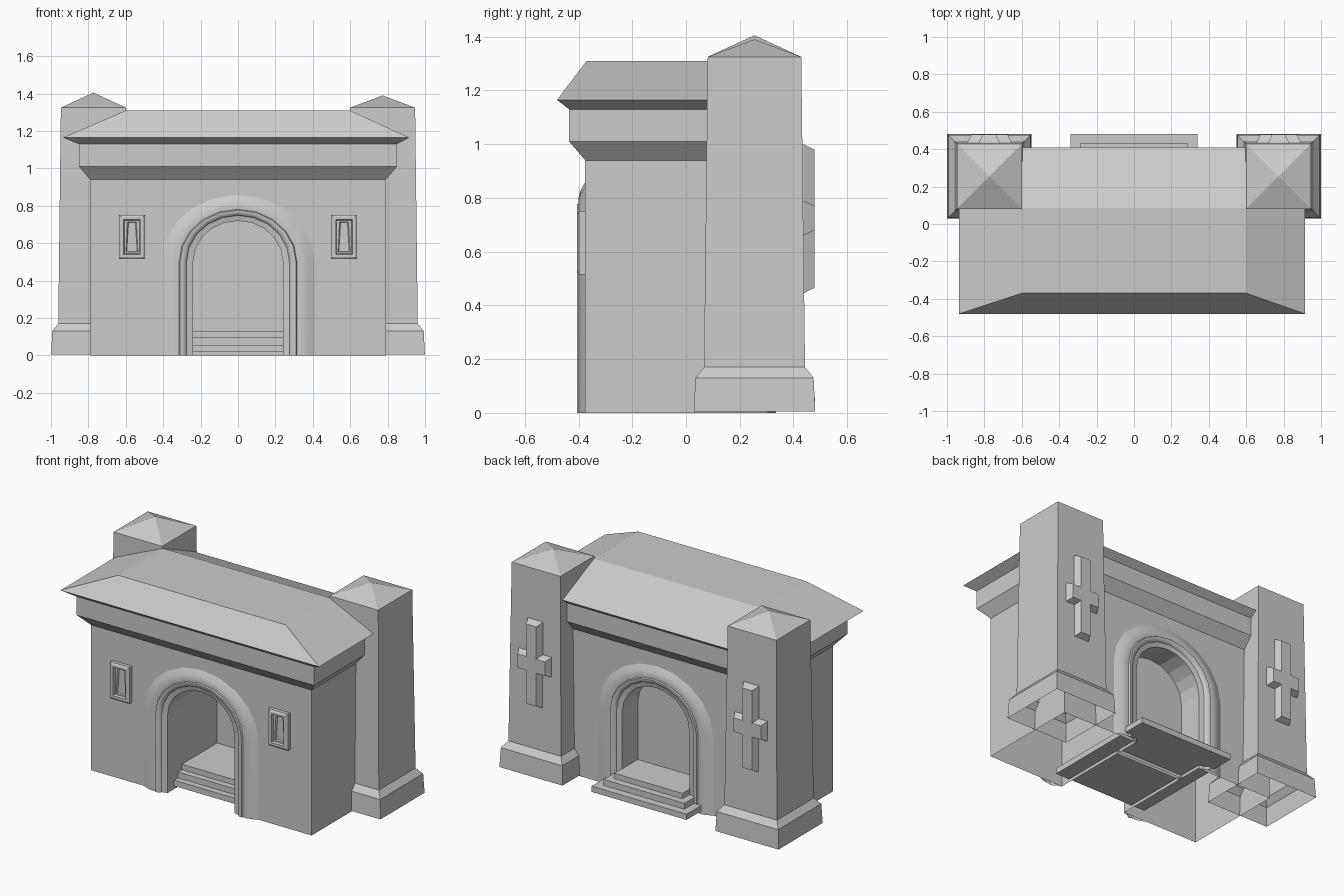
import bpy, bmesh, math

if "Cube" in bpy.data.objects:
    bpy.data.objects.remove(bpy.data.objects["Cube"])

stone = bpy.data.materials.new("light_grey_stone")
stone.diffuse_color = (0.6, 0.6, 0.6, 1)
stone.use_nodes = True
stone.node_tree.nodes["Principled BSDF"].inputs["Base Color"].default_value = stone.diffuse_color


def make(name, verts, faces, smooth=False):
    me = bpy.data.meshes.new(name)
    me.from_pydata(verts, [], faces)
    bm = bmesh.new()
    bm.from_mesh(me)
    bmesh.ops.recalc_face_normals(bm, faces=bm.faces)
    bm.to_mesh(me)
    bm.free()
    me.materials.append(stone)
    ob = bpy.data.objects.new(name, me)
    bpy.context.collection.objects.link(ob)
    if smooth:
        bpy.ops.object.select_all(action='DESELECT')
        ob.select_set(True)
        bpy.context.view_layer.objects.active = ob
        bpy.ops.object.shade_smooth_by_angle(angle=math.radians(40))
    return ob


def loft(name, loops, start=True, end=True, smooth=False):
    """Join equal-length closed loops of points into a skin."""
    n = len(loops[0])
    verts = [p for l in loops for p in l]
    faces = [(i * n + j, i * n + (j + 1) % n, (i + 1) * n + (j + 1) % n, (i + 1) * n + j)
             for i in range(len(loops) - 1) for j in range(n)]
    if start:
        faces.append(tuple(reversed(range(n))))
    if end:
        faces.append(tuple(range(len(verts) - n, len(verts))))
    return make(name, verts, faces, smooth)


def rect(x0, x1, y0, y1, z):
    return [(x0, y0, z), (x1, y0, z), (x1, y1, z), (x0, y1, z)]


def arch(o, y, z0=0.0, seg=10):
    """Door arch outline, grown outward by o."""
    pts = [(0.24 + o, y, z0)]
    for k in range(seg + 1):
        a = math.pi * k / seg
        pts.append(((0.24 + o) * math.cos(a), y, 0.5 + (0.22 + o * 0.82) * math.sin(a)))
    return pts + [(-0.24 - o, y, z0)]


# main hall: walls, frieze, eave and hipped roof in one stack of rings
hall = loft("hall_and_roof", [
    rect(-0.79, 0.79, -0.375, 0.305, 0),
    rect(-0.79, 0.79, -0.375, 0.305, 0.94),
    rect(-0.85, 0.85, -0.435, 0.365, 1.01),
    rect(-0.85, 0.85, -0.435, 0.365, 1.13),
    rect(-0.935, 0.915, -0.48, 0.41, 1.165),
    rect(-0.6, 0.6, -0.37, 0.085, 1.31)])

# front and back door recesses, leaving a thin closed wall between them
for y0, y1 in ((-1, 0.13), (0.15, 1)):
    cutter = loft("door_cutter", [arch(0, y0, -0.2), arch(0, y1, -0.2)])
    cutter.hide_render = True
    mod = hall.modifiers.new("door_recess", 'BOOLEAN')
    mod.operation = 'DIFFERENCE'
    mod.object = cutter
    bpy.context.view_layer.objects.active = hall
    bpy.ops.object.modifier_apply(modifier=mod.name)
    bpy.data.objects.remove(cutter)

# open underside of the hall
bm = bmesh.new()
bm.from_mesh(hall.data)
bmesh.ops.delete(bm, geom=[f for f in bm.faces if f.normal.z < -0.9 and f.calc_center_median().z < 0.01],
                 context='FACES')
bm.to_mesh(hall.data)
bm.free()

# moulded door surrounds: (growth from opening, projection from wall)
profile = [(0, -0.02), (0, 0.004), (0.035, 0.012), (0.04, 0.02), (0.055, 0.029), (0.07, 0.03),
           (0.075, 0.022), (0.1, 0.025), (0.13, 0.018), (0.17, 0.0)]
for name, wall, s in (("front_door_surround", -0.375, -1), ("back_door_surround", 0.305, 1)):
    rows = [arch(o, wall + s * d) for o, d in profile]
    n = len(rows[0])
    make(name, [p for r in rows for p in r],
         [(i * n + j, i * n + j + 1, (i + 1) * n + j + 1, (i + 1) * n + j)
          for i in range(len(rows) - 1) for j in range(n - 1)], True)

# stepped platform running through the doorway
for k, (w, y0, y1, z0, z1) in enumerate(((0.34, -0.31, 0.48, 0.02, 0.057),
                                         (0.29, -0.27, 0.43, 0.057, 0.095),
                                         (0.245, -0.23, 0.385, 0.095, 0.13))):
    loft("step_%d" % (k + 1), [rect(-w, w, y0, y1, z0), rect(-w, w, y0, y1, z1)])


def square(cx, cy, h, z):
    return rect(cx - h, cx + h, cy - h, cy + h, z)


def cross(cx, y, g):
    """Cross outline in the xz plane, shrunk by g."""
    s, a = 0.055 - g, 0.118 - g
    zb, z1, z2, zt = 0.445 + g, 0.66 + g, 0.79 - g, 1.0 - g
    half = [(s, zb), (s, z1), (a, z1), (a, z2), (s, z2), (s, zt)]
    return [(cx + x, y, z) for x, z in half] + [(cx - x, y, z) for x, z in reversed(half)]


for side, s in (("left", -1), ("right", 1)):
    # tapered tower with plinth and pyramid cap, open underneath
    cx, cy = s * 0.773, 0.255
    apex = 1.405 if s < 0 else 1.39
    loft(side + "_tower", [
        square(cx, cy, 0.226, 0.005),
        square(cx, cy, 0.22, 0.13),
        square(cx, cy, 0.188, 0.17),
        square(cx, cy, 0.174, 1.325),
        square(cx, cy, 0.001, apex)], start=False)
    # raised cross on the back of the tower
    loft(side + "_cross", [cross(cx, 0.425, 0), cross(cx, 0.44, 0.002), cross(cx, 0.478, 0.02)],
         start=False)

    # framed slit window on the front wall
    def frame(i, y, taper=0.0):
        x0, x1, z0, z1 = s * 0.567 - 0.07 + i, s * 0.567 + 0.07 - i, 0.515 + i, 0.752 - i
        return [(x0, y, z0), (x1, y, z0), (x1 - taper, y, z1), (x0 + taper, y, z1)]
    loft(side + "_slit_window", [
        frame(0, -0.374), frame(0, -0.398), frame(0.012, -0.405), frame(0.026, -0.405),
        frame(0.03, -0.388), frame(0.038, -0.388, 0.008), frame(0.042, -0.378, 0.01)], start=False)
